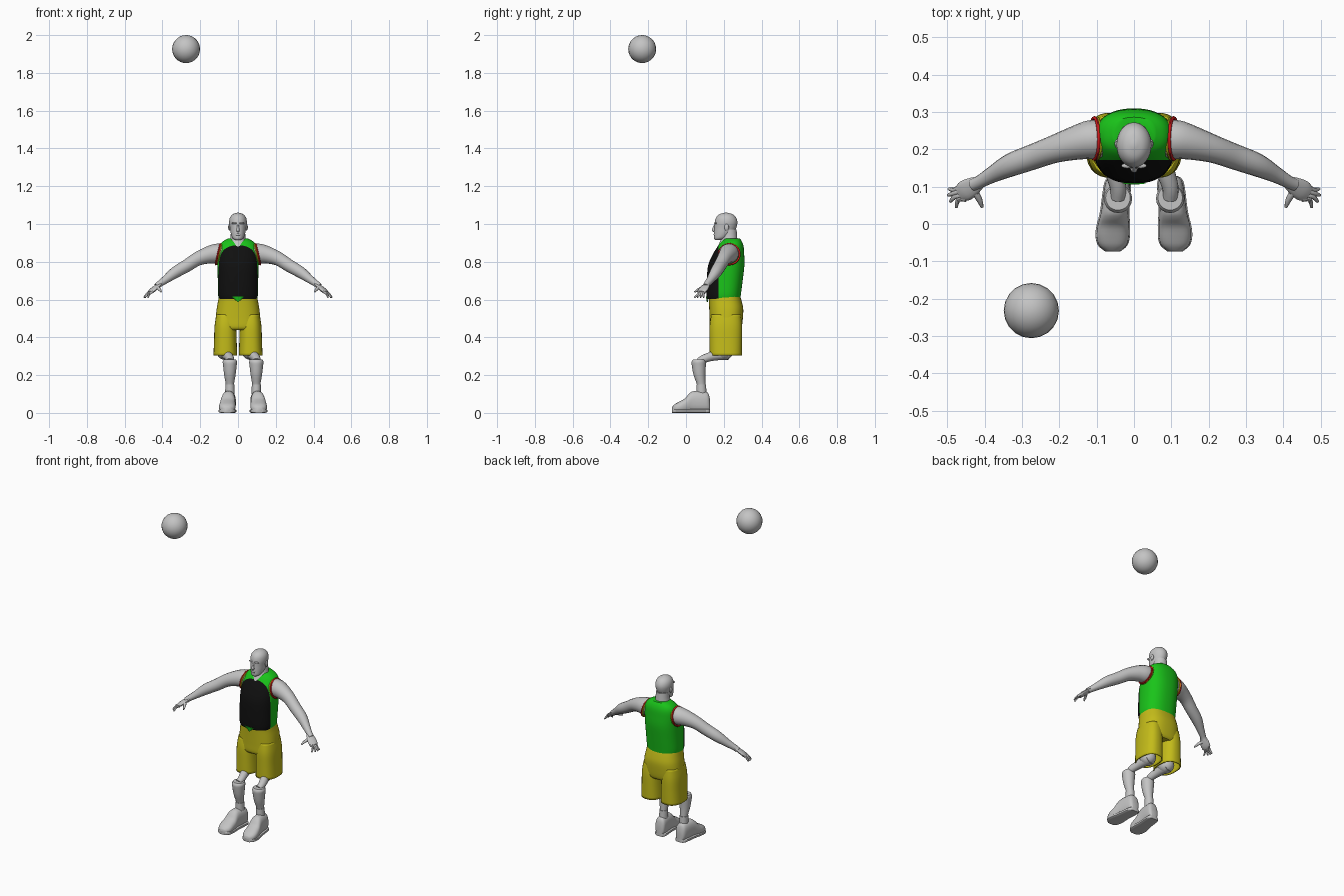
import bpy, bmesh
from math import cos, sin, pi, radians
from mathutils import Vector, Matrix

if "Cube" in bpy.data.objects:
    bpy.data.objects.remove(bpy.data.objects["Cube"], do_unlink=True)


def material(name, r, g, b):
    m = bpy.data.materials.new(name)
    m.use_nodes = True
    m.diffuse_color = (r, g, b, 1)
    bsdf = next(n for n in m.node_tree.nodes if n.type == "BSDF_PRINCIPLED")
    bsdf.inputs["Base Color"].default_value = (r, g, b, 1)
    return m


GREY = material("plain grey", 0.55, 0.55, 0.55)
GREEN = material("shirt green", 0.01, 0.55, 0.01)
BLACK = material("panel black", 0.005, 0.005, 0.005)
YELLOW = material("shorts yellow", 0.55, 0.5, 0.01)
RED = material("trim red", 0.6, 0.01, 0.01)


def finish(name, bm, *mats):
    """Turn a bmesh into a smooth object that keeps its sharp edges."""
    bmesh.ops.recalc_face_normals(bm, faces=bm.faces)
    me = bpy.data.meshes.new(name)
    bm.to_mesh(me)
    bm.free()
    for m in mats:
        me.materials.append(m)
    for p in me.polygons:
        p.use_smooth = True
    me.set_sharp_from_angle(angle=radians(45))
    ob = bpy.data.objects.new(name, me)
    bpy.context.collection.objects.link(ob)
    return ob


def smooth_rows(rows, steps):
    """Catmull-Rom interpolation through rows of numbers."""
    out = []
    for i in range(len(rows) - 1):
        quad = [rows[max(i - 1, 0)], rows[i], rows[i + 1], rows[min(i + 2, len(rows) - 1)]]
        for k in range(steps):
            t = k / steps
            out.append([b + 0.5 * t * (c - a + t * (2*a - 5*b + 4*c - d + t * (3*(b - c) + d - a)))
                        for a, b, c, d in zip(*quad)])
    return out + [list(rows[-1])]


def skin(rings, n, power=2, caps=True):
    """Bridge superellipse rings given as (centre, u, v)."""
    bm = bmesh.new()
    loops = []
    for c, u, v in rings:
        loop = []
        for i in range(n):
            a, b = cos(2 * pi * i / n), sin(2 * pi * i / n)
            k = (abs(a) ** power + abs(b) ** power) ** (-1 / power)
            loop.append(bm.verts.new(c + u * a * k + v * b * k))
        loops.append(loop)
    for p, q in zip(loops, loops[1:]):
        for i in range(n):
            j = (i + 1) % n
            bm.faces.new((p[i], p[j], q[j], q[i]))
    if caps:
        bm.faces.new(loops[0])
        bm.faces.new(loops[-1])
    return bm


def stack(rows, n=32, steps=4, power=2.0, x=0, caps=True):
    """Upright loft; rows are (z, y centre, x radius, y radius)."""
    rings = [(Vector((x, y, z)), Vector((rx, 0, 0)), Vector((0, ry, 0)))
             for z, y, rx, ry in smooth_rows(rows, steps)]
    return skin(rings, n, power, caps)


def tube(rows, n=16, steps=4, flat=1.0):
    """Limb along a path; rows are (x, y, z, radius)."""
    pts = smooth_rows(rows, steps)
    rings = []
    for i, p in enumerate(pts):
        a, b = pts[max(i - 1, 0)], pts[min(i + 1, len(pts) - 1)]
        d = (Vector(b[:3]) - Vector(a[:3])).normalized()
        u = d.cross(Vector((0, 0, 1)) if abs(d.z) < 0.9 else Vector((0, 1, 0))).normalized()
        rings.append((Vector(p[:3]), u * p[3], d.cross(u) * p[3] * flat))
    return skin(rings, n)


def ball(name, loc, size, mat, seg=16, rings=10):
    bm = bmesh.new()
    bmesh.ops.create_uvsphere(bm, u_segments=seg, v_segments=rings, radius=1,
                              matrix=Matrix.Translation(loc) @ Matrix.Diagonal((*size, 1)))
    return finish(name, bm, mat)


# Ball in the air
ball("ball", (-0.275, -0.232, 1.926), (0.074,) * 3, GREY, 20, 14)

# Head, neck and face
finish("head", stack([(0.915, 0.168, 0.014, 0.014), (0.925, 0.182, 0.029, 0.034),
                      (0.95, 0.198, 0.038, 0.05), (0.98, 0.208, 0.043, 0.058),
                      (1.01, 0.212, 0.047, 0.06), (1.035, 0.212, 0.042, 0.052),
                      (1.052, 0.212, 0.027, 0.034), (1.06, 0.212, 0.005, 0.006)]), GREY)
finish("neck", stack([(0.865, 0.215, 0.052, 0.056), (0.9, 0.225, 0.047, 0.048),
                      (0.93, 0.23, 0.04, 0.041), (0.97, 0.23, 0.037, 0.038)]), GREY)
finish("nose", tube([(0, 0.156, 1.0, 0.004), (0, 0.147, 0.98, 0.006),
                     (0, 0.146, 0.967, 0.009), (0, 0.152, 0.961, 0.006)], 10), GREY)
ball("mouth", (0, 0.154, 0.944), (0.016, 0.008, 0.007), GREY)
for side, s in (("right", -1), ("left", 1)):
    ball(side + "_ear", (s * 0.046, 0.215, 0.983), (0.006, 0.012, 0.018), GREY)
    ball(side + "_brow", (s * 0.018, 0.156, 1.004), (0.016, 0.007, 0.005), GREY)

# Sleeveless shirt with a dark front panel
bm = stack([(0.603, 0.2, 0.101, 0.088), (0.63, 0.2, 0.106, 0.091), (0.7, 0.205, 0.107, 0.095),
            (0.78, 0.213, 0.108, 0.096), (0.84, 0.225, 0.107, 0.083), (0.88, 0.236, 0.1, 0.069),
            (0.905, 0.241, 0.084, 0.056), (0.922, 0.244, 0.055, 0.042)], 48, 4, 2.4)
bmesh.ops.bisect_plane(bm, geom=bm.verts[:] + bm.edges[:] + bm.faces[:],
                       plane_co=(0, 0.172, 0), plane_no=(0, 1, 0))
for f in bm.faces:
    c = f.calc_center_median()
    f.material_index = int(c.y < 0.172 and c.z < 0.887)
finish("shirt", bm, GREEN, BLACK)
finish("shirt_front_tab", stack([(0.588, 0.113, 0.003, 0.003), (0.615, 0.11, 0.032, 0.004)], 12, 1), GREEN)

# Shorts: hips and two wide legs
finish("shorts_hips", stack([(0.622, 0.202, 0.101, 0.083), (0.59, 0.208, 0.106, 0.087),
                             (0.55, 0.213, 0.113, 0.09), (0.5, 0.213, 0.118, 0.088),
                             (0.455, 0.211, 0.119, 0.084), (0.44, 0.211, 0.108, 0.074)],
                            40, 4, 2.5), YELLOW)
for side, x in (("right", -0.067), ("left", 0.067)):
    leg = finish(side + "_shorts_leg",
                 stack([(0.52, 0.212, 0.048, 0.078), (0.46, 0.211, 0.057, 0.086),
                        (0.38, 0.211, 0.06, 0.086), (0.303, 0.211, 0.063, 0.085)],
                       32, 4, 2.5, x, False), YELLOW)
    mod = leg.modifiers.new("thickness", "SOLIDIFY")
    mod.thickness = 0.006

# Arms with splayed hands and armhole trim
for side, s in (("right", -1), ("left", 1)):
    def limb(name, rows, **kw):
        finish(side + "_" + name, tube([(s * x, y, z, r) for x, y, z, r in rows], **kw), GREY)

    limb("arm", [(0.075, 0.228, 0.845, 0.05), (0.115, 0.226, 0.843, 0.052),
                 (0.16, 0.216, 0.835, 0.045), (0.215, 0.2, 0.815, 0.037),
                 (0.27, 0.18, 0.78, 0.034), (0.33, 0.158, 0.745, 0.031),
                 (0.38, 0.132, 0.708, 0.022), (0.415, 0.112, 0.683, 0.017),
                 (0.43, 0.105, 0.67, 0.017)])
    limb("palm", [(0.41, 0.114, 0.686, 0.016), (0.43, 0.102, 0.669, 0.024),
                  (0.452, 0.089, 0.65, 0.028), (0.466, 0.08, 0.638, 0.022)], flat=0.4)
    tips = ((0.496, 0.094), (0.498, 0.077), (0.492, 0.06), (0.476, 0.045))
    for i, (x, y) in enumerate(tips):
        limb(f"finger_{i + 1}", [(0.465 - 0.005 * i, 0.102 - 0.012 * i, 0.642, 0.007),
                                 ((x + 0.465) / 2, (y + 0.088) / 2, 0.63, 0.007),
                                 (x, y, 0.611, 0.004)], n=8, steps=2)
    limb("thumb", [(0.43, 0.092, 0.665, 0.01), (0.414, 0.065, 0.652, 0.008),
                   (0.407, 0.045, 0.64, 0.004)], n=8, steps=2)
    for name, x, r, mat in (("trim", 0.106, 0.005, RED), ("trim_edge", 0.099, 0.004, YELLOW)):
        hoop = [(Vector((s * (x - 0.012 * sin(a)), 0.229 + 0.055 * cos(a), 0.84 + 0.054 * sin(a))),
                 Vector((0, cos(a), sin(a))) * r, Vector((r, 0, 0)))
                for a in [2 * pi * i / 32 for i in range(33)]]
        finish(f"{side}_armhole_{name}", skin(hoop, 8, caps=False), mat)

# Legs with bent knees, socks and shoes
for side, hip, x in (("right", -0.067, -0.043), ("left", 0.067, 0.097)):
    foot = x + (-0.014 if x < 0 else 0.013)
    ball(side + "_thigh_end", (hip, 0.2, 0.325), (0.046, 0.05, 0.045), GREY)
    finish(side + "_thigh", tube([(hip, 0.22, 0.315, 0.034), ((hip + x) / 2, 0.15, 0.303, 0.026),
                                  (x, 0.1, 0.288, 0.022), (x, 0.07, 0.272, 0.02)]), GREY)
    finish(side + "_shin", stack([(0.1, 0.083, 0.021, 0.022), (0.145, 0.081, 0.021, 0.022),
                                  (0.2, 0.071, 0.03, 0.031), (0.25, 0.068, 0.036, 0.037),
                                  (0.27, 0.068, 0.038, 0.038), (0.282, 0.07, 0.033, 0.033)],
                                 20, 3, x=x), GREY)
    finish(side + "_sock", stack([(0.1, 0.082, 0.025, 0.027), (0.15, 0.081, 0.024, 0.025)],
                                 20, 1, x=x), GREY)
    profile = [(0.128, 0.018, 0.06), (0.12, 0.029, 0.1), (0.1, 0.034, 0.113),
               (0.04, 0.036, 0.115), (0.015, 0.039, 0.1), (-0.005, 0.042, 0.077),
               (-0.035, 0.043, 0.06), (-0.058, 0.036, 0.047), (-0.073, 0.018, 0.032)]
    for name, wide, top, power in (("shoe", 0.0, 1.0, 2.5), ("sole", 0.003, 0.25, 6)):
        rings = []
        for y, w, h in smooth_rows(profile, 3):
            high = h if top == 1 else 0.02
            cx = x + (foot - x) * min(1, max(0, (0.12 - y) / 0.14))
            rings.append((Vector((cx, y, high / 2)), Vector((w + wide, 0, 0)), Vector((0, 0, high / 2))))
        finish(f"{side}_{name}", skin(rings, 24, power), GREY)
